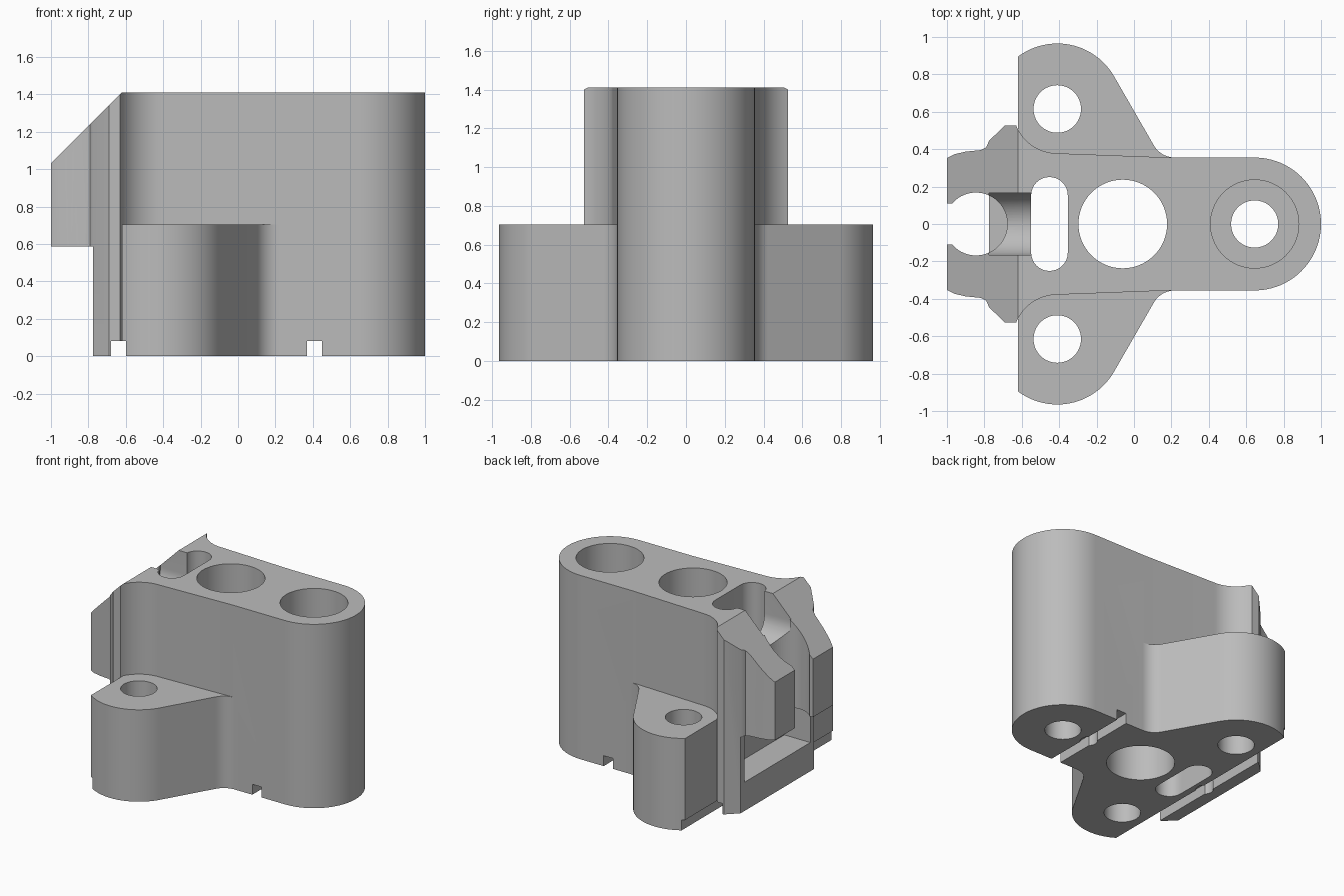
import bpy, bmesh, math
from math import cos, sin, radians
from mathutils import Matrix

cube = bpy.data.objects.get("Cube")
if cube:
    bpy.data.objects.remove(cube, do_unlink=True)

TOP, LUG_TOP, CLIP_BASE = 1.41, 0.705, 0.585
LUG = (-0.41, 0.615)

grey = bpy.data.materials.new("plain_grey")
grey.use_nodes = True
grey.diffuse_color = (0.5, 0.5, 0.5, 1)
grey.node_tree.nodes["Principled BSDF"].inputs["Base Color"].default_value = (0.5, 0.5, 0.5, 1)


def arc(c, r, a, b, n=16):
    return [(c[0] + r * cos(radians(a + (b - a) * i / n)),
             c[1] + r * sin(radians(a + (b - a) * i / n))) for i in range(n + 1)]


def circle(c, r, n=64):
    return arc(c, r, 0, 360, n)[:-1]


def rect(x0, x1, y0, y1):
    return [(x0, y0), (x1, y0), (x1, y1), (x0, y1)]


def flip(points):
    return [(x, -y) for x, y in points]


def prism(name, outline, low, high, axis="z"):
    """Extrude an outline along z, along y (outline in xz) or along x (outline in yz)."""
    place = {"z": lambda a, b, c: (a, b, c),
             "y": lambda a, b, c: (a, c, b),
             "x": lambda a, b, c: (c, a, b)}[axis]
    bm = bmesh.new()
    ends = [[bm.verts.new(place(a, b, h)) for a, b in outline] for h in (low, high)]
    for ring in ends:
        bm.faces.new(ring)
    n = len(outline)
    for i in range(n):
        j = (i + 1) % n
        bm.faces.new((ends[0][i], ends[0][j], ends[1][j], ends[1][i]))
    bmesh.ops.recalc_face_normals(bm, faces=bm.faces)
    mesh = bpy.data.meshes.new(name)
    bm.to_mesh(mesh)
    bm.free()
    mesh.materials.append(grey)
    ob = bpy.data.objects.new(name, mesh)
    bpy.context.scene.collection.objects.link(ob)
    return ob


def combine(target, tool, operation):
    mod = target.modifiers.new("combine", "BOOLEAN")
    mod.operation, mod.solver, mod.object = operation, "EXACT", tool
    bpy.context.view_layer.update()
    graph = bpy.context.evaluated_depsgraph_get()
    result = bpy.data.meshes.new_from_object(target.evaluated_get(graph))
    target.modifiers.clear()
    target.data = result
    bpy.data.objects.remove(tool, do_unlink=True)


def cut(*args, **kwargs):
    combine(body, prism("cutter", *args, **kwargs), "DIFFERENCE")


# Tall body with flared flange and clip arms, as a mirrored half outline
half = arc((0.645, 0), 0.355, 0, 90, 24)
half += [(0.2, 0.355)]
half += arc(LUG, 0.237, 270, 202, 16)
half += [(-0.69, 0.527), (-0.775, 0.445)]
half += [(-0.79, 0.41), (-0.82, 0.395), (-0.9, 0.387), (-0.96, 0.373), (-1, 0.352)]
body = prism("bracket_body", half + flip(half[:0:-1]), 0, TOP)

# Clip underside, and sloping top of the clip
cut(rect(-1.2, -0.775, -0.1, CLIP_BASE), -1, 1, axis="y")
cut([(-0.52, TOP + 0.1), (-1.1, TOP - 0.48), (-1.1, TOP + 0.1)], -1, 1, axis="y")

# Low side lugs with a tangent web and fillet
lug = [(0.22, 0.1), (0.22, 0.355)]
lug += arc((0.22, 0.487), 0.132, 270, 210, 10)
lug += arc(LUG, 0.35, 30, 126.9, 28)
lug += [(-0.62, 0.1)]
for outline in (lug, flip(lug)):
    combine(body, prism("lug", outline, 0, LUG_TOP), "UNION")

# Window pocket under the clip
cut(rect(-0.9, -0.555, -0.4, 0.4), 0.22, CLIP_BASE)

# Round clip seat and its open mouth
cut(circle((-0.845, 0), 0.168), 0.4, 1.6)
cut(rect(-1.1, -0.93, -0.11, 0.11), 0.4, 1.6)

# Rounded trough joining the seat to the slot
trough = arc((0, 1.24), 0.167, 180, 360, 32) + [(0.167, 1.6), (-0.167, 1.6)]
cut(trough, -0.775, -0.48, axis="x")

# Through slot, centre bore, counterbored screw hole and lug holes
slot = arc((-0.452, 0.153), 0.098, 0, 180) + arc((-0.452, -0.153), 0.098, 180, 360)
cut(slot, -0.1, 1.6)
cut(circle((-0.06, 0), 0.237), -0.1, 1.6)
cut(circle((0.645, 0), 0.126), -0.1, 1.6)
cut(circle((0.645, 0), 0.236), LUG_TOP, 1.6)
for side in (1, -1):
    cut(circle((LUG[0], side * LUG[1]), 0.127), -0.1, 1.0)

# Cross grooves under the base, each with a small round recess
for x in (0.41, -0.64):
    cut(rect(x - 0.04, x + 0.04, -0.1, 0.08), -1.2, 1.2, axis="y")
    cut(circle((x, 0), 0.06, 32), -0.1, 0.12)

# Smooth the curved walls and keep the edges crisp
body.data.shade_smooth()
body.data.set_sharp_from_angle(angle=radians(25))
for poly in body.data.polygons:
    poly.material_index = 0
